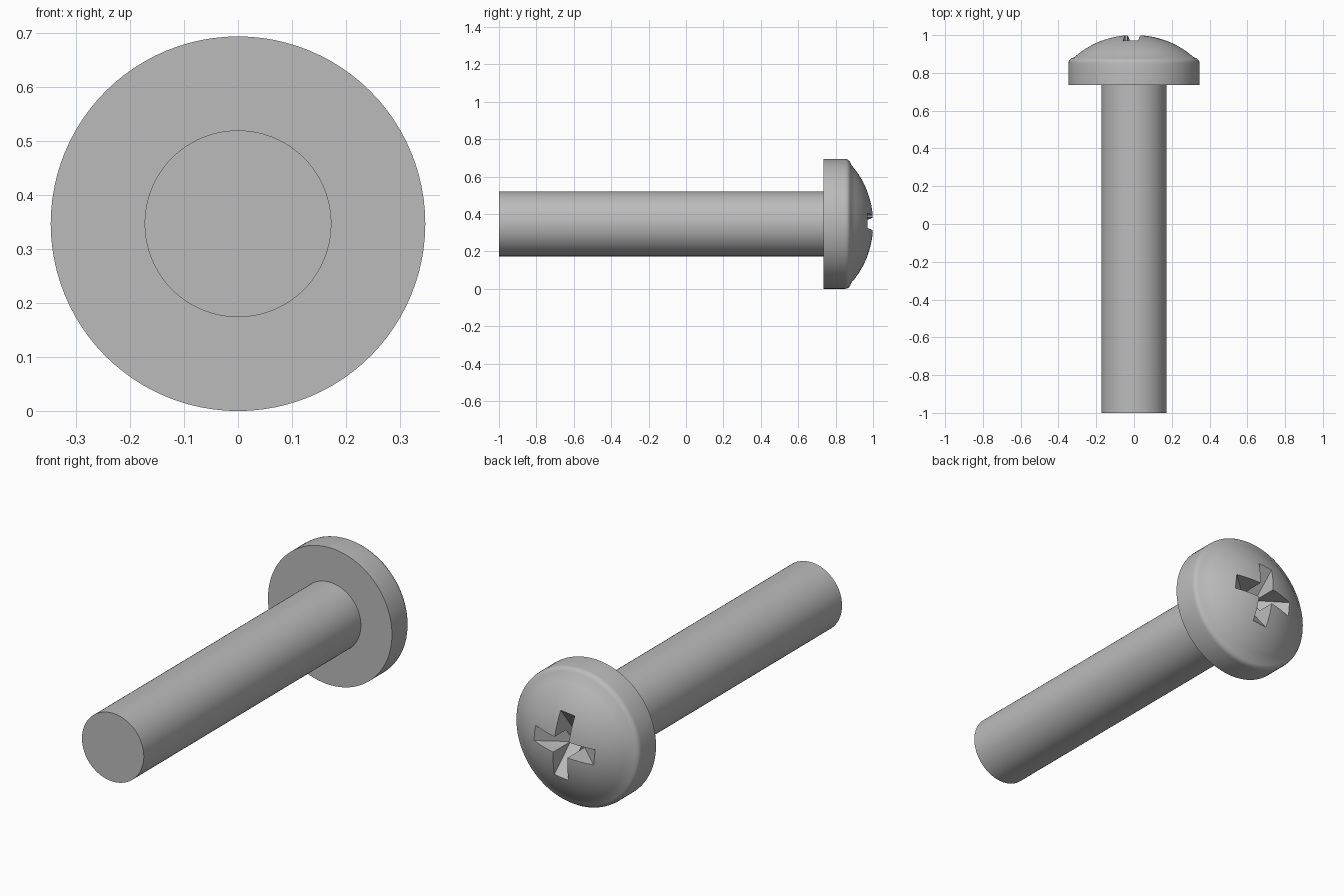
import bpy, bmesh, math
from mathutils import Matrix, Vector

if "Cube" in bpy.data.objects:
    bpy.data.objects.remove(bpy.data.objects["Cube"], do_unlink=True)

AXIS_Z = 0.347
SEGMENTS = 96

steel = bpy.data.materials.new("grey_steel")
steel.use_nodes = True
steel.diffuse_color = (0.5, 0.5, 0.5, 1)
steel.node_tree.nodes["Principled BSDF"].inputs["Base Color"].default_value = (0.5, 0.5, 0.5, 1)


def make_object(name, bm):
    bmesh.ops.recalc_face_normals(bm, faces=bm.faces)
    mesh = bpy.data.meshes.new(name)
    bm.to_mesh(mesh)
    bm.free()
    mesh.materials.append(steel)
    obj = bpy.data.objects.new(name, mesh)
    bpy.context.collection.objects.link(obj)
    obj.location.z = AXIS_Z
    return obj


def lathe(name, profile):
    """Spin (radius, y) points around the y axis."""
    bm = bmesh.new()
    verts = [bm.verts.new((r, y, 0)) for r, y in profile]
    edges = [bm.edges.new(pair) for pair in zip(verts, verts[1:])]
    bmesh.ops.spin(bm, geom=verts + edges, cent=(0, 0, 0), axis=(0, 1, 0),
                   angle=math.tau, steps=SEGMENTS)
    bmesh.ops.remove_doubles(bm, verts=bm.verts, dist=0.0001)
    return make_object(name, bm)


def slot_cutter(name, angle):
    """Prism with sloping ends, for one bar of the cross recess."""
    half = 0.04
    outline = [(-0.26, 1.05), (-half, 0.86), (half, 0.86), (0.26, 1.05)]
    bm = bmesh.new()
    face = bm.faces.new([bm.verts.new((x, y, -half)) for x, y in outline])
    side = bmesh.ops.extrude_face_region(bm, geom=[face])["geom"]
    top = [v for v in side if isinstance(v, bmesh.types.BMVert)]
    bmesh.ops.translate(bm, verts=top, vec=Vector((0, 0, 2 * half)))
    bm.transform(Matrix.Rotation(angle, 4, "Y"))
    obj = make_object(name, bm)
    obj.hide_render = True
    return obj


# Head: flat underside, straight rim, rounded shoulder and domed top
dome_radius, apex = 0.48, 1.002
dome = []
for i in range(13):
    r = 0.315 * (1 - i / 12)
    dome.append((r, apex - dome_radius + math.sqrt(dome_radius ** 2 - r ** 2)))
shoulder = [(0.347, 0.85), (0.345, 0.862), (0.339, 0.871), (0.329, 0.878)]
head = lathe("screw_head", [(0, 0.735), (0.347, 0.735)] + shoulder + dome)

# Plain round shank
shank = lathe("shank", [(0, -1), (0.173, -1), (0.173, 0.735), (0, 0.735)])

# Cross recess, turned slightly about the screw axis
bpy.context.view_layer.objects.active = head
cutters = []
for i in range(2):
    cutter = slot_cutter(f"recess_cutter_{i + 1}", math.radians(90 * i - 6))
    cut = head.modifiers.new("cross_recess", "BOOLEAN")
    cut.operation = "DIFFERENCE"
    cut.solver = "EXACT"
    cut.object = cutter
    cutters.append(cutter)
for modifier in list(head.modifiers):
    bpy.ops.object.modifier_apply(modifier=modifier.name)
for cutter in cutters:
    bpy.data.objects.remove(cutter, do_unlink=True)

# Smooth round surfaces with sharp rims
bpy.ops.object.select_all(action="DESELECT")
for obj in (head, shank):
    obj.select_set(True)
bpy.ops.object.shade_smooth_by_angle(angle=math.radians(30))
